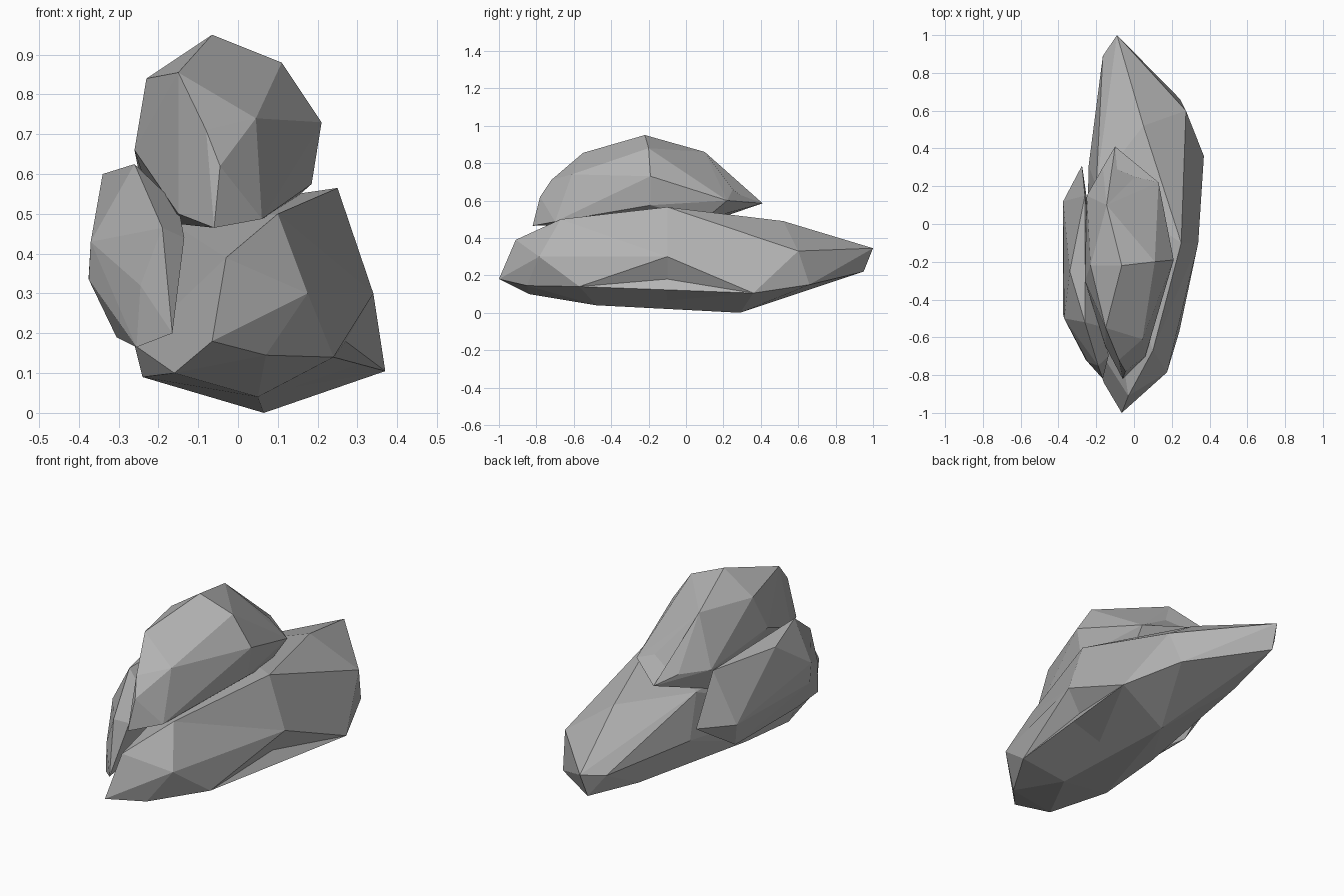
import bpy, bmesh, math
from mathutils import Vector

stone = bpy.data.materials.new("dark_stone")
stone.diffuse_color = (.45, .45, .45, 1)


def boulder(name, corners, dents=()):
    """Faceted rock: convex hull of corner points; each dent splits the
    nearest edge and pulls its middle to the given point."""
    bm = bmesh.new()
    for c in corners:
        bm.verts.new(c)
    bmesh.ops.convex_hull(bm, input=bm.verts[:])
    loose = [v for v in bm.verts if not v.link_faces]
    bmesh.ops.delete(bm, geom=loose, context='VERTS')
    for d in dents:
        d = Vector(d)
        edge = min(bm.edges, key=lambda e: (
            (e.verts[0].co + e.verts[1].co) / 2 - d).length)
        bmesh.ops.subdivide_edges(bm, edges=[edge], cuts=1)
        bmesh.ops.triangulate(bm, faces=bm.faces[:])
        min(bm.verts, key=lambda v: (v.co - d).length).co = d
    bmesh.ops.dissolve_limit(bm, angle_limit=math.radians(1),
                             verts=bm.verts[:], edges=bm.edges[:])
    bmesh.ops.recalc_face_normals(bm, faces=bm.faces[:])
    mesh = bpy.data.meshes.new(name)
    bm.to_mesh(mesh)
    bm.free()
    mesh.materials.append(stone)
    ob = bpy.data.objects.new(name, mesh)
    bpy.context.collection.objects.link(ob)
    return ob


# Large base rock, long in y, with hollows low on its right side
boulder("base_rock", [
    (-.065, -1, .18), (-.03, -.91, .39), (.07, -.85, .145), (-.16, -.84, .10),
    (.175, -.785, .30), (.10, -.67, .50), (-.24, -.50, .09), (-.26, -.55, .17),
    (.24, -.57, .14), (.05, -.48, .04), (.25, -.10, .565), (.345, -.10, .42),
    (.37, .36, .105), (.065, .29, 0), (.275, .60, .33), (.245, .66, .15),
    (.05, .52, .49), (-.09, 1, .345), (-.165, .89, .32), (-.10, .95, .22),
    (-.15, .60, .17), (-.24, .31, .30), (-.20, .20, .50), (-.24, -.15, .12),
], dents=[(.34, -.10, .30), (.27, -.10, .18), (.14, -.10, .065)])

# Upper rock sitting on the base
boulder("upper_rock", [
    (-.065, -.22, .95), (.11, -.20, .88), (.21, -.19, .73), (.185, -.19, .575),
    (-.145, .10, .86), (-.15, -.55, .855), (.045, -.61, .74), (-.08, -.72, .71),
    (-.045, -.78, .62), (-.06, -.82, .465), (.06, -.70, .487), (-.23, -.22, .84),
    (-.26, -.30, .66), (.005, .25, .66), (.13, .22, .60), (-.10, .41, .585),
    (-.165, .30, .62), (-.25, .15, .61), (.10, .10, .50), (-.15, -.65, .50),
    (-.20, .10, .48),
], dents=[(-.09, .29, .63)])

# Side rock leaning on the left
boulder("side_rock", [
    (-.34, -.25, .60), (-.26, -.52, .625), (-.26, .15, .61), (-.37, -.50, .43),
    (-.375, -.48, .335), (-.375, .12, .345), (-.305, -.48, .19),
    (-.245, -.73, .32), (-.19, -.75, .465), (-.165, -.82, .20),
    (-.255, -.72, .165), (-.135, -.70, .44), (-.15, -.55, .52),
    (-.275, .31, .37), (-.305, .03, .19),
])
